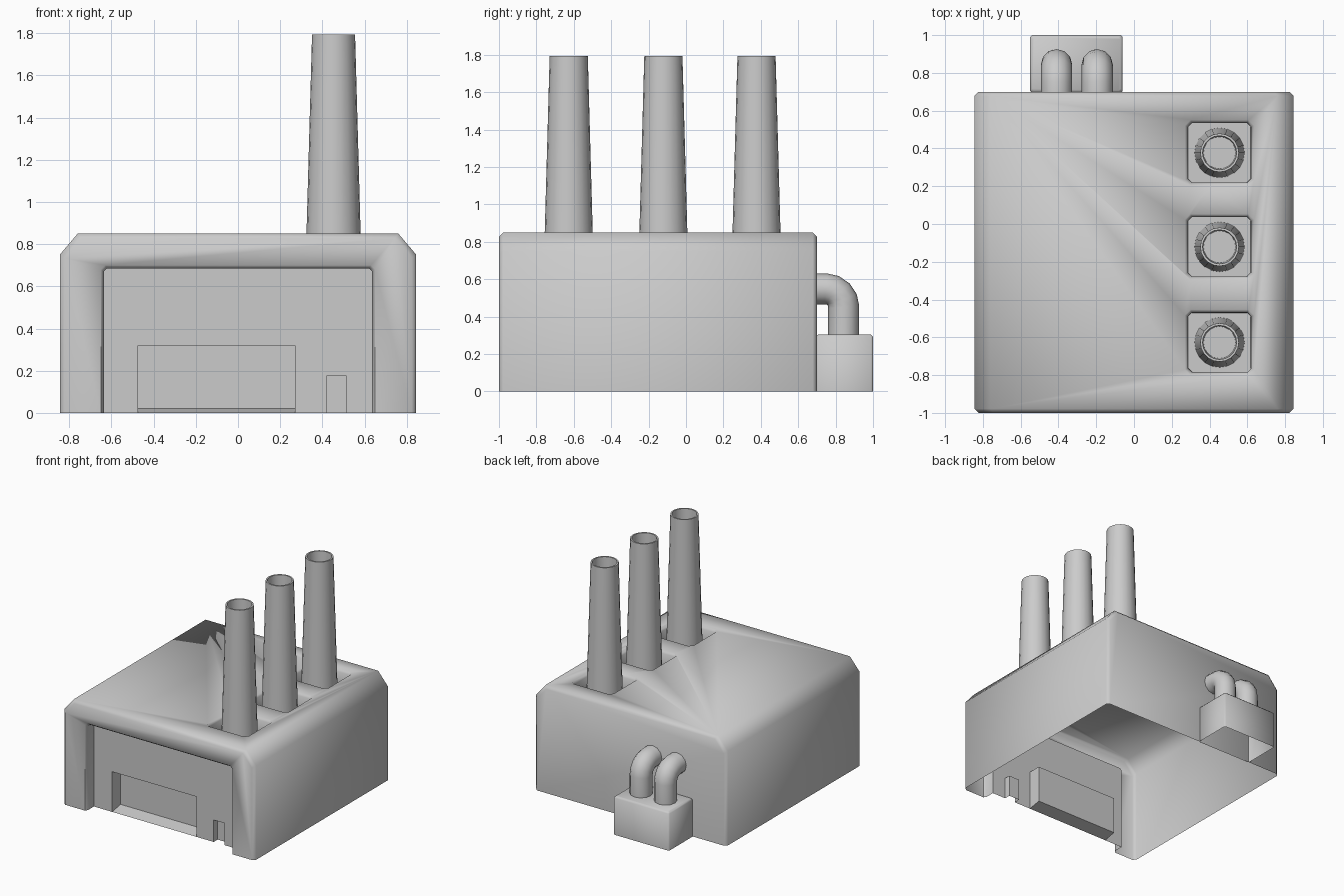
import bpy, bmesh, math

if "Cube" in bpy.data.objects:
    bpy.data.objects.remove(bpy.data.objects["Cube"])


def loft(name, rings, cap_start=True, cap_end=True):
    """Bridge a list of equal-length point rings into one mesh object."""
    bm = bmesh.new()
    vs = [[bm.verts.new(p) for p in r] for r in rings]
    n = len(vs[0])
    for a, b in zip(vs, vs[1:]):
        for i in range(n):
            j = (i + 1) % n
            bm.faces.new((a[i], a[j], b[j], b[i]))
    if cap_start:
        bm.faces.new(vs[0][::-1])
    if cap_end:
        bm.faces.new(vs[-1])
    bmesh.ops.recalc_face_normals(bm, faces=bm.faces)
    me = bpy.data.meshes.new(name)
    bm.to_mesh(me)
    bm.free()
    ob = bpy.data.objects.new(name, me)
    bpy.context.collection.objects.link(ob)
    return ob


def arch(y, w, top, cx, cz, bottom):
    """Outline in the xz plane with cut top corners."""
    return [(x, y, z) for x, z in ((-w, bottom), (w, bottom), (w, top - cz),
            (w - cx, top), (cx - w, top), (-w, top - cz))]


def slab(y, x0, x1, z0, z1):
    return [(x0, y, z0), (x1, y, z0), (x1, y, z1), (x0, y, z1)]


def rect(z, cx, cy, w, h, c):
    """Rectangle in the xy plane with cut corners."""
    pts = ((w, c - h), (w, h - c), (w - c, h), (c - w, h),
           (-w, h - c), (-w, c - h), (c - w, -h), (w - c, -h))
    return [(cx + x, cy + y, z) for x, y in pts]


def circle(z, cx, cy, r, n=20):
    return [(cx + r * math.cos(2 * math.pi * i / n),
             cy + r * math.sin(2 * math.pi * i / n), z) for i in range(n)]


def activate(ob):
    bpy.ops.object.select_all(action='DESELECT')
    ob.select_set(True)
    bpy.context.view_layer.objects.active = ob


def smooth(ob, angle=55):
    activate(ob)
    bpy.ops.object.shade_smooth_by_angle(angle=math.radians(angle))


chimney_x = 0.453
chimney_ys = (-0.627, -0.121, 0.377)

# Factory hall: chamfered profile run front to back
b = 0.022
hall = loft("factory_hall", [
    arch(-1.0, 0.845 - b, 0.85 - b, 0.08, 0.095, -0.1),
    arch(-1.0 + b, 0.845, 0.85, 0.085, 0.10, -0.1),
    arch(0.7 - b, 0.845, 0.85, 0.085, 0.10, -0.1),
    arch(0.7, 0.845 - b, 0.85 - b, 0.08, 0.095, -0.1)])

# Cutters: front recess, wide gate with sloping sill, small door, chimney pits
cutters = [
    loft("recess_cut", [arch(-1.05, 0.65, 0.70, 0.02, 0.02, -0.2),
                        arch(-1.0, 0.65, 0.70, 0.02, 0.02, -0.2),
                        arch(-0.98, 0.636, 0.685, 0.015, 0.015, -0.2),
                        arch(-0.905, 0.636, 0.685, 0.015, 0.015, -0.2)]),
    loft("gate_cut", [slab(-0.95, -0.475, 0.27, -0.0086, 0.32),
                      slab(-0.80, -0.475, 0.27, 0.02, 0.32)]),
    loft("door_cut", [slab(-0.95, 0.42, 0.515, -0.2, 0.175),
                      slab(-0.855, 0.42, 0.515, -0.2, 0.175)])]
for y in chimney_ys:
    cutters.append(loft("pit_cut", [
        rect(0.72, chimney_x, y, 0.165, 0.157, 0.02),
        rect(0.83, chimney_x, y, 0.167, 0.158, 0.02),
        rect(0.85, chimney_x, y, 0.183, 0.174, 0.03),
        rect(0.90, chimney_x, y, 0.183, 0.174, 0.03)]))

activate(hall)
for c in cutters:
    c.hide_render = True
    m = hall.modifiers.new("cut", 'BOOLEAN')
    m.operation = 'DIFFERENCE'
    m.solver = 'EXACT'
    m.object = c
    bpy.ops.object.modifier_apply(modifier=m.name)
for c in cutters:
    bpy.data.objects.remove(c)

# Trim the hall at the ground, leaving it open underneath
bm = bmesh.new()
bm.from_mesh(hall.data)
bmesh.ops.bisect_plane(bm, geom=bm.verts[:] + bm.edges[:] + bm.faces[:],
                       plane_co=(0, 0, 0), plane_no=(0, 0, 1), clear_inner=True)
bm.to_mesh(hall.data)
bm.free()
smooth(hall)

# Tapered chimneys with hollow tops
for i, y in enumerate(chimney_ys):
    smooth(loft(f"chimney_{i + 1}", [
        circle(0.72, chimney_x, y, 0.132), circle(1.795, chimney_x, y, 0.102),
        circle(1.795, chimney_x, y, 0.09), circle(1.65, chimney_x, y, 0.085)],
        cap_start=False))

# Pump box at the back
box = loft("pump_box", [rect(0, -0.305, 0.8475, 0.245, 0.1525, 0.01),
                        rect(0.293, -0.305, 0.8475, 0.245, 0.1525, 0.01),
                        rect(0.305, -0.305, 0.8475, 0.233, 0.1405, 0.01)],
           cap_start=False)
smooth(box)

# Elbow pipes from the box into the back wall
r = 0.095
path = [(0.843, 0.29)]
for k in range(5):
    a = math.radians(90 * k / 4)
    path.append((0.843 - r + r * math.cos(a), 0.548 - r + r * math.sin(a)))
path.append((0.69, 0.548))
for i, x in enumerate((-0.41, -0.195)):
    cu = bpy.data.curves.new("pipe", 'CURVE')
    cu.dimensions = '3D'
    cu.bevel_depth = 0.083
    cu.bevel_resolution = 4
    sp = cu.splines.new('POLY')
    sp.points.add(len(path) - 1)
    for p, (y, z) in zip(sp.points, path):
        p.co = (x, y, z, 1)
    pipe = bpy.data.objects.new(f"elbow_pipe_{i + 1}", cu)
    bpy.context.collection.objects.link(pipe)
    activate(pipe)
    bpy.ops.object.convert(target='MESH')
    smooth(bpy.context.view_layer.objects.active)
